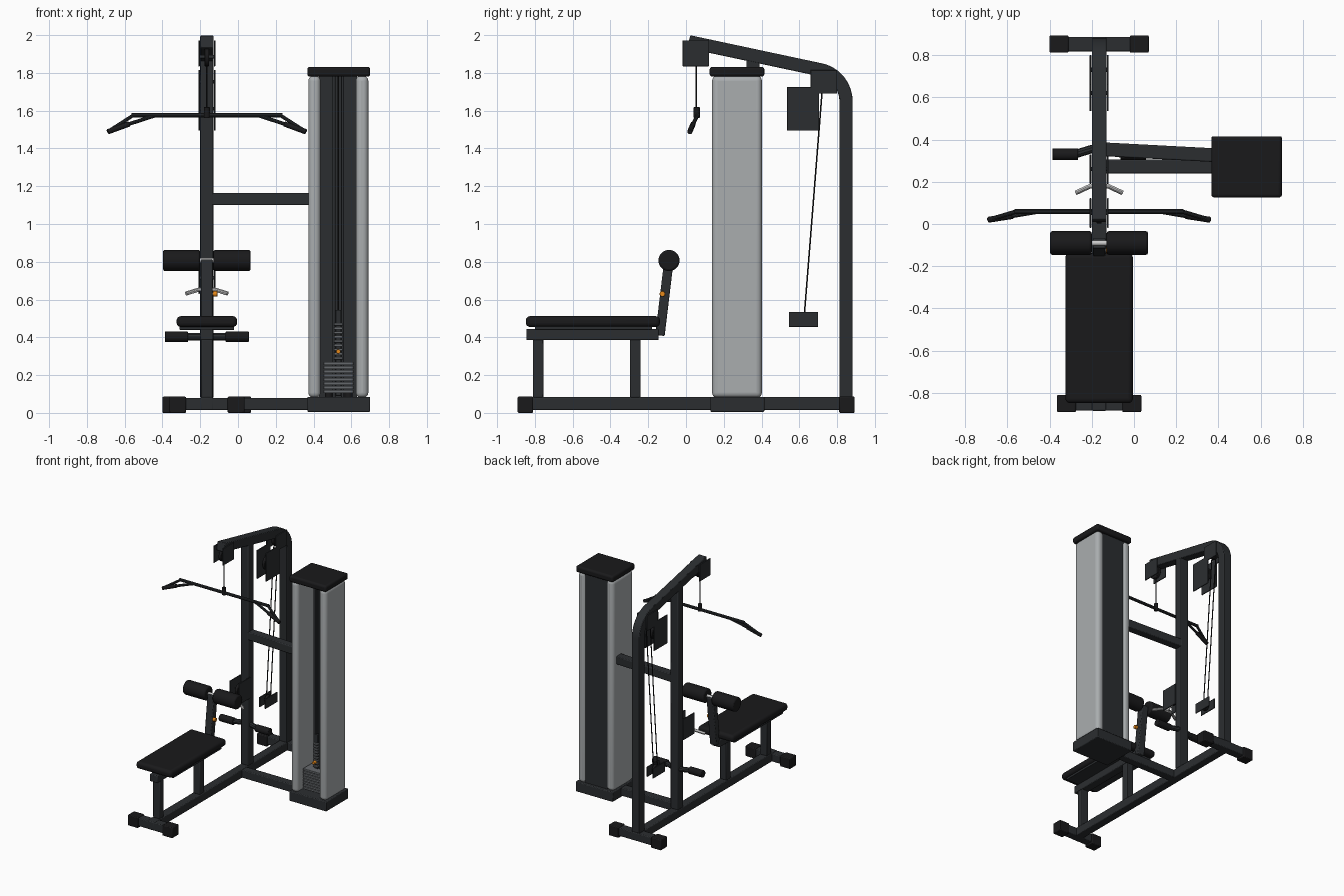
import bpy, bmesh, math
from mathutils import Vector, Matrix

if "Cube" in bpy.data.objects:
    bpy.data.objects.remove(bpy.data.objects["Cube"])

CX = -0.165  # centre line of the exercise frame


def material(name, rgb):
    m = bpy.data.materials.new(name)
    m.diffuse_color = (*rgb, 1)
    m.use_nodes = True
    m.node_tree.nodes["Principled BSDF"].inputs["Base Color"].default_value = m.diffuse_color
    return m


FRAME = material("frame_charcoal", (0.024, 0.027, 0.030))
BLACK = material("black_padding", (0.010, 0.010, 0.011))
SILVER = material("shroud_silver", (0.40, 0.42, 0.43))
STEEL = material("steel", (0.55, 0.55, 0.55))
GREY = material("plate_grey", (0.13, 0.14, 0.15))
ORANGE = material("orange", (0.80, 0.25, 0.01))


def finish(ob, mat, bevel=0, seg=2):
    ob.data.materials.append(mat)
    if bevel:
        b = ob.modifiers.new("bevel", 'BEVEL')
        b.width, b.segments, b.limit_method = bevel, seg, 'ANGLE'
    bpy.ops.object.select_all(action='DESELECT')
    ob.select_set(True)
    bpy.context.view_layer.objects.active = ob
    bpy.ops.object.shade_smooth_by_angle(angle=math.radians(35))
    return ob


def from_bmesh(name, bm):
    bmesh.ops.recalc_face_normals(bm, faces=bm.faces)
    me = bpy.data.meshes.new(name)
    bm.to_mesh(me)
    bm.free()
    ob = bpy.data.objects.new(name, me)
    bpy.context.collection.objects.link(ob)
    return ob


def box(name, x, y, z, mat=FRAME, bevel=0.006, seg=2):
    bm = bmesh.new()
    size = Vector((x[1] - x[0], y[1] - y[0], z[1] - z[0]))
    mid = Vector((x[0] + x[1], y[0] + y[1], z[0] + z[1])) / 2
    bmesh.ops.create_cube(bm, size=1, matrix=Matrix.Translation(mid) @ Matrix.Diagonal((*size, 1)))
    return finish(from_bmesh(name, bm), mat, bevel, seg)


def cbox(name, half, y, z, **kw):
    return box(name, (CX - half, CX + half), y, z, **kw)


def along(a, b):
    a, b = Vector(a), Vector(b)
    rot = (b - a).to_track_quat('Z', 'Y').to_matrix().to_4x4()
    return Matrix.Translation((a + b) / 2) @ rot, (b - a).length


def strut(name, a, b, w, h, mat=FRAME, bevel=0.006):
    m, length = along(a, b)
    bm = bmesh.new()
    bmesh.ops.create_cube(bm, size=1, matrix=m @ Matrix.Diagonal((w, h, length, 1)))
    return finish(from_bmesh(name, bm), mat, bevel)


def rod(name, a, b, r, mat=FRAME, bevel=0, n=24):
    m, length = along(a, b)
    bm = bmesh.new()
    bmesh.ops.create_cone(bm, cap_ends=True, segments=n, radius1=r, radius2=r, depth=length, matrix=m)
    return finish(from_bmesh(name, bm), mat, bevel)


def pipe(name, pts, r, mat=FRAME):
    cu = bpy.data.curves.new(name, 'CURVE')
    cu.dimensions = '3D'
    cu.bevel_depth, cu.bevel_resolution, cu.use_fill_caps = r, 3, True
    sp = cu.splines.new('POLY')
    sp.points.add(len(pts) - 1)
    for p, co in zip(sp.points, pts):
        p.co = (*co, 1)
    ob = bpy.data.objects.new(name, cu)
    bpy.context.collection.objects.link(ob)
    bpy.ops.object.select_all(action='DESELECT')
    ob.select_set(True)
    bpy.context.view_layer.objects.active = ob
    bpy.ops.object.convert(target='MESH')
    return finish(bpy.context.object, mat)


# Floor frame and feet
cbox("base_rail", 0.034, (-0.885, 0.885), (0.015, 0.083))
box("base_cross_rail", (CX, 0.40), (0.24, 0.305), (0.015, 0.08))
for name, y, half in (("front", -0.85, 0.20), ("rear", 0.852, 0.235)):
    cbox(name + "_foot", half - 0.01, (y - 0.034, y + 0.034), (0.015, 0.08))
    for s, side in ((-1, "left"), (1, "right")):
        xs = sorted((CX + s * half, CX + s * (half - 0.09)))
        box(f"{name}_foot_cap_{side}", xs, (y - 0.041, y + 0.041), (0, 0.086), BLACK)

# Uprights
cbox("main_upright", 0.034, (0.32, 0.388), (0.08, 1.88))
strut("tower_brace", (CX, 0.355, 1.132), (0.40, 0.325, 1.132), 0.065, 0.065)

# Rear upright bending into the sloping top boom
R, H, TURN = 0.17, 0.035, math.radians(78.1)
path = [(Vector((0.847, 0.08)), 0.0)]
for i in range(13):
    t = TURN * i / 12
    path.append((Vector((0.847 - R + R * math.cos(t), 1.65 + R * math.sin(t))), t))
path.append((Vector((0.015, 1.965)), TURN))
bm = bmesh.new()
rings = []
for p, t in path:
    n = Vector((math.cos(t), math.sin(t))) * H
    rings.append([bm.verts.new((CX + sx * H, *(p + n * sn)))
                  for sx, sn in ((-1, -1), (1, -1), (1, 1), (-1, 1))])
for a, b in zip(rings, rings[1:]):
    for k in range(4):
        bm.faces.new((a[k], a[(k + 1) % 4], b[(k + 1) % 4], b[k]))
bm.faces.new(rings[0])
bm.faces.new(rings[-1])
finish(from_bmesh("rear_upright_and_boom", bm), FRAME, 0.005)

# Pulley brackets: paired side plates with a wheel between
for name, y, z, half, r in (
        ("boom_front", (-0.018, 0.122), (1.835, 1.972), 0.045, 0.05),
        ("boom_rear", (0.66, 0.80), (1.69, 1.815), 0.045, 0.05),
        ("upper_travel", (0.535, 0.705), (1.495, 1.725), 0.045, 0.06),
        ("lower_travel", (0.545, 0.70), (0.455, 0.535), 0.03, 0.036),
        ("low_row", (0.19, 0.33), (0.63, 0.80), 0.045, 0.05)):
    for s, side in ((-1, "left"), (1, "right")):
        xs = sorted((CX + s * half, CX + s * (half - 0.008)))
        box(f"{name}_plate_{side}", xs, y, z, FRAME, 0.002)
    ym, zm = sum(y) / 2, sum(z) / 2
    if name == "boom_front":
        zm = 1.885
    rod(name + "_pulley", (CX - 0.012, ym, zm), (CX + 0.012, ym, zm), r, BLACK, 0.003)
    rod(name + "_axle", (CX - half, ym, zm), (CX + half, ym, zm), 0.01, FRAME)

# Cables
rod("bar_cable", (CX, 0.055, 1.88), (CX, 0.055, 1.60), 0.004, BLACK, n=8)
for s in (-1, 1):
    rod("rear_cable", (CX + s * 0.018, 0.722, 1.72), (CX + s * 0.018, 0.625, 0.50), 0.004, BLACK, n=8)

# Pull-down bar with triangular end grips
rod("bar_hanger", (CX, 0.057, 1.56), (CX, 0.057, 1.62), 0.016, BLACK, 0.004)
pipe("pull_bar", [(CX - 0.40, 0.06, 1.575), (CX + 0.40, 0.06, 1.575)], 0.012)
for s in (-1, 1):
    tip = (CX + s * 0.525, 0.020, 1.488)
    pipe("bar_end", [(CX + s * 0.28, 0.06, 1.572), (CX + s * 0.39, 0.06, 1.575), tip], 0.010)
    pipe("bar_grip", [(CX + s * 0.28, 0.06, 1.572), (CX + s * 0.41, 0.038, 1.530), tip], 0.010)
    rod("bar_sleeve", (CX + s * 0.41, 0.038, 1.530), tip, 0.014, BLACK, 0.003)

# Seat
for y in (-0.783, -0.268):
    cbox("seat_post", 0.03, (y - 0.028, y + 0.028), (0.08, 0.39))
cbox("seat_rail", 0.034, (-0.845, -0.145), (0.385, 0.445))
cbox("seat_plate", 0.145, (-0.80, -0.18), (0.44, 0.458), bevel=0.002)
cbox("seat_cushion", 0.16, (-0.848, -0.138), (0.455, 0.512), mat=BLACK, bevel=0.022, seg=4)

# Thigh rollers on their tilted arm
strut("thigh_arm", (CX, -0.138, 0.41), (CX, -0.09, 0.81), 0.06, 0.05)
rod("roller_axle", (CX - 0.22, -0.09, 0.807), (CX + 0.22, -0.09, 0.807), 0.013, STEEL)
for s, side in ((-1, "left"), (1, "right")):
    rod("thigh_roller_" + side, (CX + s * 0.035, -0.09, 0.807), (CX + s * 0.232, -0.09, 0.807),
        0.056, BLACK, 0.010, 32)
rod("adjuster_shaft", (CX, -0.125, 0.63), (CX + 0.04, -0.125, 0.63), 0.008, STEEL)
rod("adjuster_knob", (CX + 0.032, -0.125, 0.63), (CX + 0.056, -0.125, 0.63), 0.015, ORANGE, 0.003)

# Row handle
pipe("row_handle", [(CX - 0.11, 0.148, 0.632), (CX - 0.045, 0.178, 0.652),
                    (CX + 0.045, 0.178, 0.652), (CX + 0.11, 0.148, 0.632)], 0.011, STEEL)
rod("row_link", (CX, 0.175, 0.652), (CX, 0.25, 0.67), 0.008, STEEL)

# Footrest
pipe("footrest_bar", [(CX - 0.21, 0.33, 0.403), (CX - 0.10, 0.335, 0.403), (CX - 0.035, 0.355, 0.403),
                      (CX + 0.035, 0.355, 0.403), (CX + 0.10, 0.335, 0.403), (CX + 0.21, 0.33, 0.403)], 0.02)
for s in (-1, 1):
    rod("foot_grip", (CX + s * 0.10, 0.33, 0.403), (CX + s * 0.222, 0.33, 0.403), 0.028, BLACK, 0.004)

# Weight tower
box("tower_base", (0.367, 0.70), (0.13, 0.415), (0.005, 0.085))
box("tower_cap", (0.367, 0.70), (0.125, 0.415), (1.78, 1.832), BLACK, 0.015, 3)
box("shroud_left", (0.372, 0.437), (0.138, 0.402), (0.08, 1.785), SILVER, 0.028, 5)
box("shroud_right", (0.624, 0.69), (0.138, 0.402), (0.08, 1.785), SILVER, 0.028, 5)
box("tower_back_panel", (0.43, 0.63), (0.37, 0.39), (0.08, 1.785), FRAME, 0)
for x in (0.508, 0.554):
    rod("guide_rod", (x, 0.255, 0.08), (x, 0.255, 1.785), 0.008, FRAME, n=12)
rod("stack_cable", (0.531, 0.255, 0.54), (0.531, 0.255, 1.785), 0.004, BLACK, n=8)

# Weight stack and selector
for i in range(8):
    z = 0.105 + i * 0.0212
    box("weight_plate", (0.453, 0.611), (0.185, 0.33), (z, z + 0.016), GREY, 0.002)
box("selector_stem", (0.517, 0.546), (0.24, 0.27), (0.09, 0.545), FRAME, 0.002)
for i in range(9):
    z = 0.283 + i * 0.0225
    box("selector_notch", (0.508, 0.554), (0.23, 0.28), (z, z + 0.014), GREY, 0.002)
rod("selector_pin", (0.531, 0.205, 0.325), (0.531, 0.255, 0.325), 0.012, ORANGE, 0.002)
for x in (0.48, 0.585):
    rod("stack_bumper", (x, 0.255, 0.08), (x, 0.255, 0.107), 0.02, BLACK)
